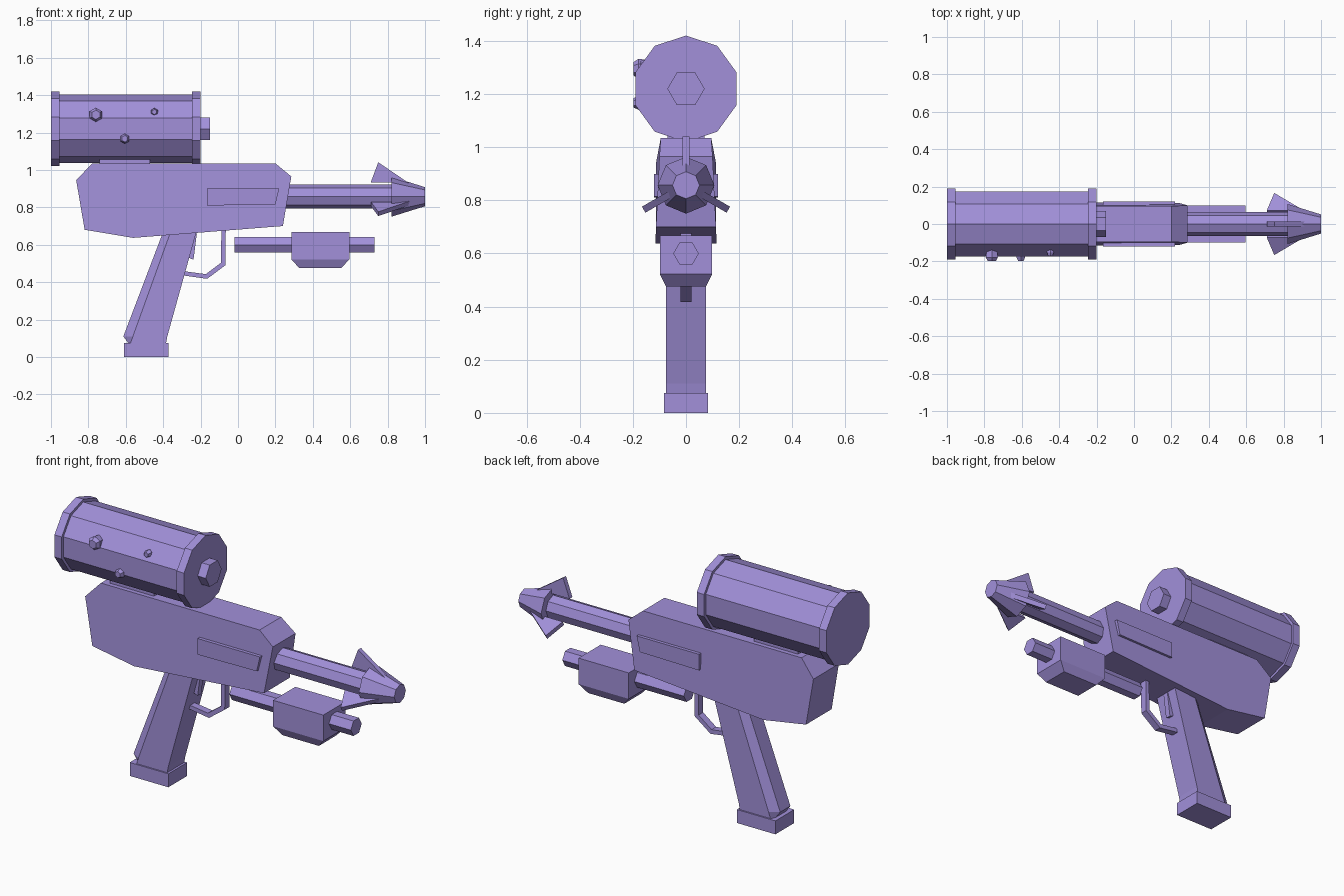
import bpy, bmesh, math
from mathutils import Vector

if "Cube" in bpy.data.objects:
    bpy.data.objects.remove(bpy.data.objects["Cube"])

purple = bpy.data.materials.new("purple")
purple.diffuse_color = (0.36, 0.28, 0.70, 1)
purple.use_nodes = True
purple.node_tree.nodes["Principled BSDF"].inputs["Base Color"].default_value = purple.diffuse_color


def finish(name, bm):
    bmesh.ops.recalc_face_normals(bm, faces=bm.faces)
    me = bpy.data.meshes.new(name)
    bm.to_mesh(me)
    bm.free()
    me.materials.append(purple)
    ob = bpy.data.objects.new(name, me)
    bpy.context.collection.objects.link(ob)
    return ob


def loft(name, rings):
    """Skin a list of equal-length rings and cap both ends."""
    bm = bmesh.new()
    vs = [[bm.verts.new(p) for p in r] for r in rings]
    n = len(vs[0])
    for a, b in zip(vs, vs[1:]):
        for i in range(n):
            j = (i + 1) % n
            bm.faces.new((a[i], a[j], b[j], b[i]))
    bm.faces.new(vs[0])
    bm.faces.new(vs[-1])
    return finish(name, bm)


def tube(name, z, sides, stations, start=90):
    """Faceted solid along x from (x, radius) stations."""
    angs = [math.radians(start + 360 * i / sides) for i in range(sides)]
    return loft(name, [[(x, r * math.cos(a), z + r * math.sin(a)) for a in angs]
                       for x, r in stations])


def plate(name, pts, y0, y1):
    """Side profile (x, z) extruded from y0 to y1."""
    return loft(name, [[(x, y, z) for x, z in pts] for y in (y0, y1)])


def box(name, x0, x1, y, z0, z1):
    return plate(name, [(x0, z0), (x1, z0), (x1, z1), (x0, z1)], -y, y)


# Canister with wider end rims
tube("canister", 1.22, 10, [(-1, 0.2), (-0.955, 0.2), (-0.955, 0.184),
                            (-0.245, 0.184), (-0.245, 0.2), (-0.2, 0.2)])
tube("canister_valve", 1.22, 6, [(-0.22, 0.07), (-0.15, 0.07)], 0)
box("canister_mount", -0.74, -0.47, 0.07, 1.02, 1.056)

# Bolts on the near side of the canister
for i, (x, z, r, y) in enumerate([(-0.76, 1.295, 0.038, -0.198),
                                  (-0.605, 1.167, 0.027, -0.197),
                                  (-0.447, 1.31, 0.021, -0.172)]):
    ring = [(math.radians(30 + 60 * k)) for k in range(6)]
    loft(f"canister_bolt_{i}", [[(x + r * s * math.cos(a), yy, z + r * s * math.sin(a)) for a in ring]
                                for yy, s in ((-0.13, 0.8), (y + 0.02, 1), (y, 0.65))])

# Receiver: side profile (x, z, half width)
prof = [(-0.865, 0.945, 0.112), (-0.78, 1.035, 0.095), (0.2, 1.035, 0.095), (0.285, 0.965, 0.1),
        (0.24, 0.70, 0.113), (-0.56, 0.637, 0.115), (-0.82, 0.68, 0.113)]
loft("receiver", [[(x, s * w, z) for x, z, w in prof] for s in (-1, 1)])
for s, side in ((-1, "right"), (1, "left")):
    plate("side_panel_" + side, [(-0.165, 0.81), (0.2, 0.815), (0.22, 0.9), (-0.165, 0.9)],
          s * 0.09, s * 0.121)

# Barrel and flared muzzle
BZ = 0.857
tube("barrel", BZ, 8, [(0.2, 0.064), (0.84, 0.064)])
tube("muzzle", BZ, 8, [(0.82, 0.107), (1.0, 0.051)])

# Three barbs around the muzzle
for k in range(3):
    a = math.radians(120 * k)
    out = Vector((0, math.sin(a), math.cos(a)))
    side = Vector((0, math.cos(a), -math.sin(a)))
    barb = [(0.71, 0.077), (0.75, 0.184), (0.935, 0.058), (0.83, 0.077)]
    loft(f"barb_{k}", [[Vector((x, 0, BZ)) + out * r + side * t for x, r in barb]
                       for t in (-0.013, 0.013)])

# Under-barrel pump
tube("pump_rod", 0.6, 6, [(-0.02, 0.048), (0.73, 0.048)], 0)
sections = [(0.285, 0.595, 0.098, 0.667), (0.285, 0.595, 0.098, 0.522), (0.328, 0.552, 0.075, 0.475)]
loft("pump_handle", [[(x0, -y, z), (x1, -y, z), (x1, y, z), (x0, y, z)] for x0, x1, y, z in sections])

# Grip: chamfered back edge, then the foot
grip = [(0.072, -0.385, -0.575, -0.585), (0.11, -0.378, -0.562, -0.613), (0.67, -0.222, -0.36, -0.4)]
loft("grip", [[(f, -0.075, z), (f, 0.075, z), (m, 0.075, z), (b, 0.045, z), (b, -0.045, z), (m, -0.075, z)]
              for z, f, m, b in grip])
box("grip_foot", -0.61, -0.372, 0.083, 0, 0.075)

# Trigger and guard
plate("trigger", [(-0.27, 0.66), (-0.22, 0.66), (-0.238, 0.52), (-0.285, 0.54)], -0.016, 0.016)
guard = [((-0.065, 0.70), (-0.088, 0.70)), ((-0.068, 0.49), (-0.092, 0.503)),
         ((-0.165, 0.418), (-0.172, 0.443)), ((-0.30, 0.437), (-0.30, 0.46))]
loft("trigger_guard", [[(o[0], -0.02, o[1]), (o[0], 0.02, o[1]), (i[0], 0.02, i[1]), (i[0], -0.02, i[1])]
                       for o, i in guard])
